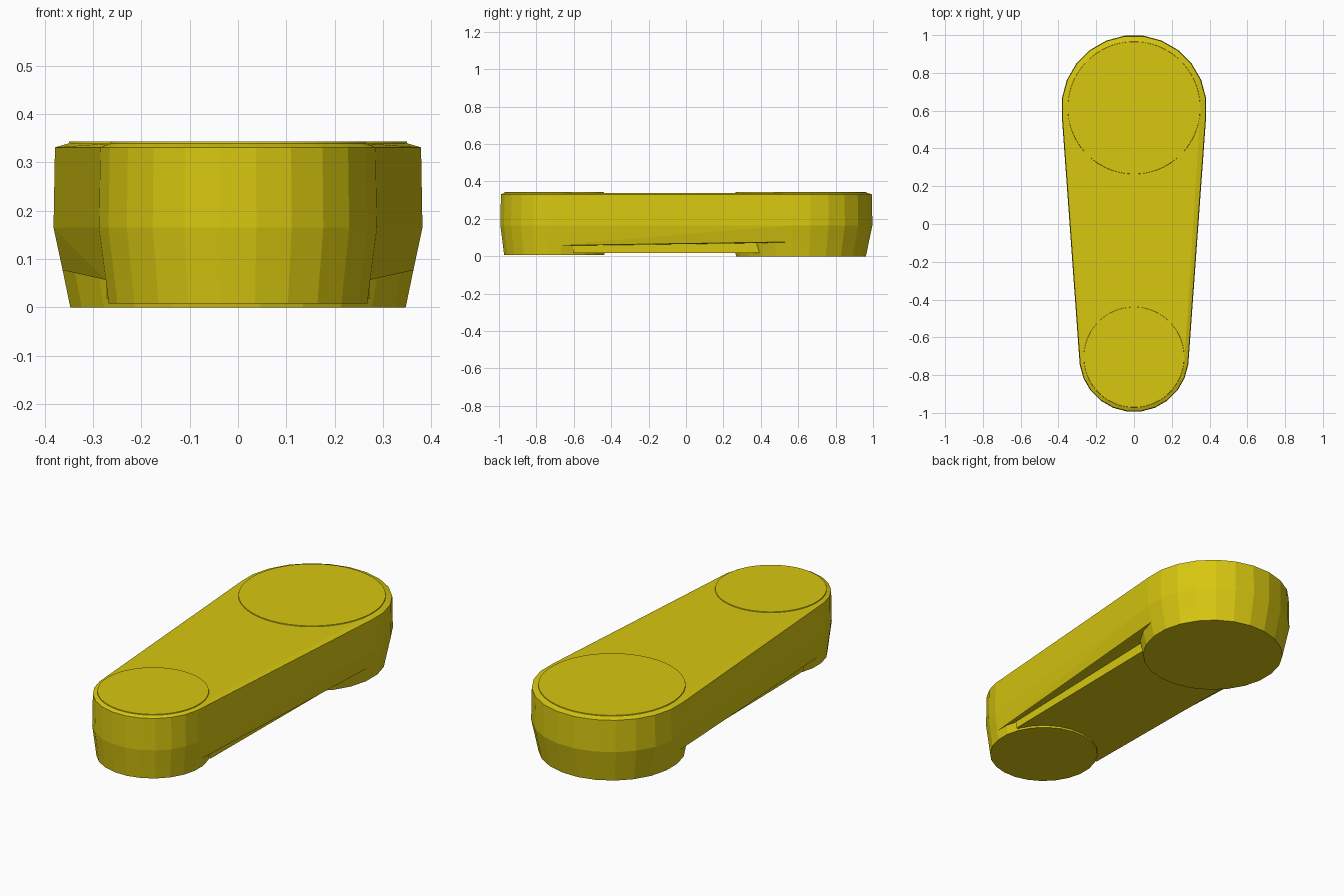
import bpy, bmesh, math

if "Cube" in bpy.data.objects:
    bpy.data.objects.remove(bpy.data.objects["Cube"])

yellow = bpy.data.materials.new("mustard_yellow")
yellow.diffuse_color = (0.68, 0.57, 0.005, 1)
yellow.use_nodes = True
yellow.node_tree.nodes["Principled BSDF"].inputs["Base Color"].default_value = yellow.diffuse_color

BIG_Y, SMALL_Y = 0.615, -0.705


def ring(cy, r, z, n=24):
    """Points of a horizontal circle with a flat facing +-y."""
    return [(r * math.sin((i + 0.5) * math.tau / n),
             cy + r * math.cos((i + 0.5) * math.tau / n), z) for i in range(n)]


def hull(name, points):
    """Convex solid around the points."""
    bm = bmesh.new()
    for p in points:
        bm.verts.new(p)
    res = bmesh.ops.convex_hull(bm, input=bm.verts[:])
    junk = {g for g in res["geom_interior"] + res["geom_unused"]
            if isinstance(g, bmesh.types.BMVert)}
    bmesh.ops.delete(bm, geom=list(junk), context='VERTS')
    bmesh.ops.recalc_face_normals(bm, faces=bm.faces[:])
    me = bpy.data.meshes.new(name)
    bm.to_mesh(me)
    bm.free()
    me.materials.append(yellow)
    ob = bpy.data.objects.new(name, me)
    bpy.context.collection.objects.link(ob)
    return ob


# Main arm: tapered outline wrapped around both round ends
hull("arm_body",
     ring(BIG_Y, 0.366, 0.077) + ring(BIG_Y, 0.385, 0.165)
     + ring(BIG_Y, 0.382, 0.331) + ring(BIG_Y, 0.352, 0.339, 64)
     + ring(SMALL_Y, 0.276, 0.057) + ring(SMALL_Y, 0.290, 0.165)
     + ring(SMALL_Y, 0.287, 0.331) + ring(SMALL_Y, 0.267, 0.339, 64))

# Round feet under each end
hull("large_foot", ring(BIG_Y, 0.366, 0.077) + ring(BIG_Y, 0.350, 0.0))
hull("small_foot", ring(SMALL_Y, 0.276, 0.057) + ring(SMALL_Y, 0.270, 0.008))

# Straight rib along the underside
hull("underside_rib", [(sx * w, y, z) for sx in (-1, 1)
                       for y, w in ((SMALL_Y + 0.1, 0.262), (BIG_Y - 0.1, 0.275))
                       for z in (0.018, 0.1)])

# Thin raised caps on top
hull("large_cap", ring(BIG_Y, 0.352, 0.335, 64) + ring(BIG_Y, 0.350, 0.343, 64))
hull("small_cap", ring(SMALL_Y, 0.267, 0.335, 64) + ring(SMALL_Y, 0.265, 0.343, 64))
